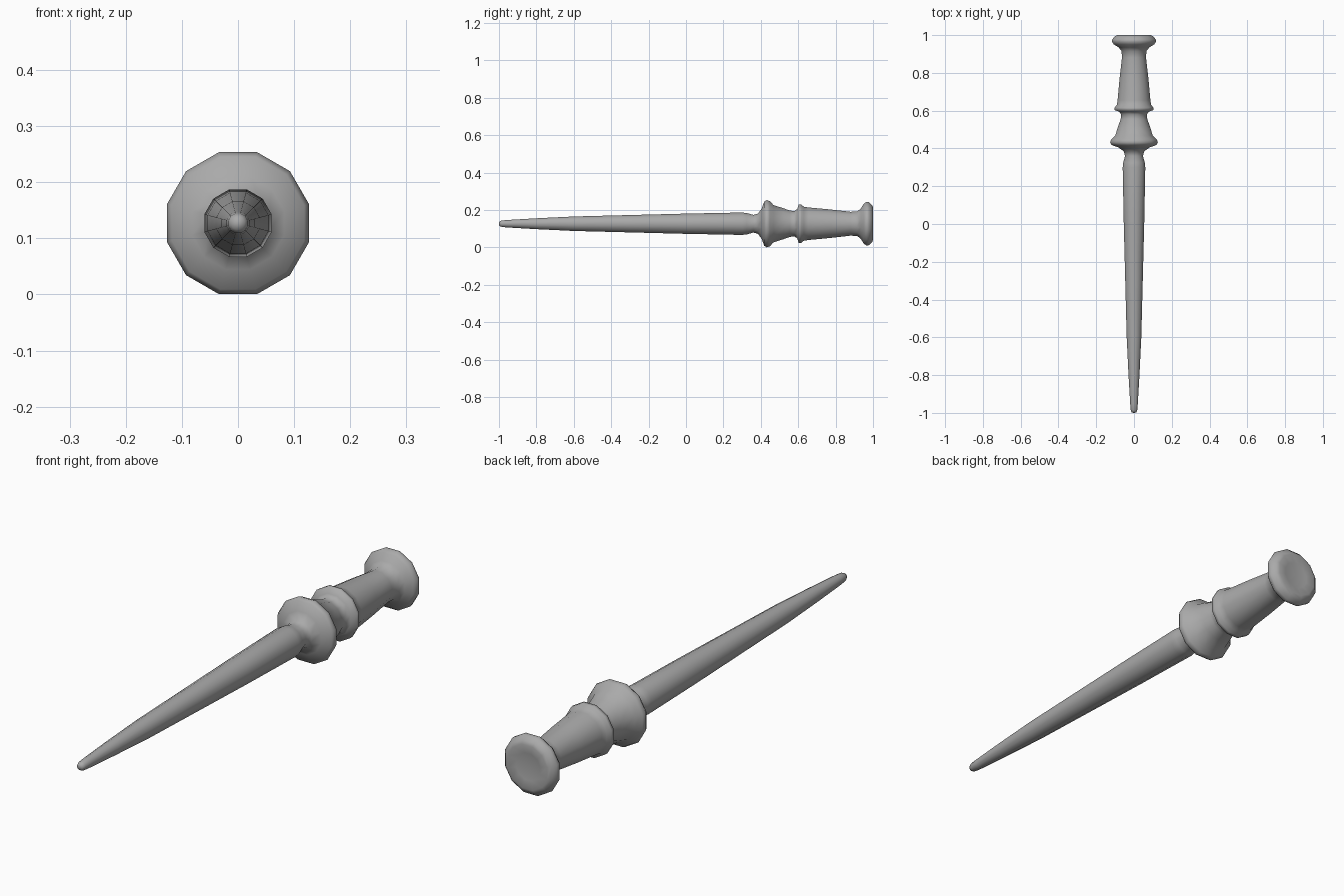
import bpy, bmesh, math

if "Cube" in bpy.data.objects:
    bpy.data.objects.remove(bpy.data.objects["Cube"])

SIDES = 12
AXIS_Z = 0.127

grey = bpy.data.materials.new("plain_grey")
grey.diffuse_color = (0.4, 0.4, 0.4, 1)
grey.use_nodes = True
grey.node_tree.nodes["Principled BSDF"].inputs["Base Color"].default_value = grey.diffuse_color


def lathe(name, profile):
    """Turn (y, radius) pairs around the long axis; zero radius closes an end."""
    bm = bmesh.new()
    rings = []
    for y, r in profile:
        if r == 0:
            rings.append([bm.verts.new((0, y, AXIS_Z))] * SIDES)
            continue
        ring = []
        for i in range(SIDES):
            a = 2 * math.pi * (i + 0.5) / SIDES
            ring.append(bm.verts.new((r * math.cos(a), y, AXIS_Z + r * math.sin(a))))
        rings.append(ring)
    for low, high in zip(rings, rings[1:]):
        for i in range(SIDES):
            j = (i + 1) % SIDES
            quad = list(dict.fromkeys((low[i], low[j], high[j], high[i])))
            bm.faces.new(quad)
    bmesh.ops.recalc_face_normals(bm, faces=bm.faces[:])
    for f in bm.faces:
        f.smooth = True
    mesh = bpy.data.meshes.new(name)
    bm.to_mesh(mesh)
    bm.free()
    mesh.materials.append(grey)
    obj = bpy.data.objects.new(name, mesh)
    bpy.context.collection.objects.link(obj)
    return obj


# One continuous turned piece: shaft, guard, collar, grip and pommel
shaft = [(-1.0, 0), (-0.998, 0.012), (-0.985, 0.018), (-0.95, 0.021),
         (-0.8, 0.030), (-0.6, 0.040), (-0.3, 0.048), (0.0, 0.056),
         (0.3, 0.062), (0.325, 0.059), (0.36, 0.049)]
guard = [(0.385, 0.056), (0.405, 0.085), (0.418, 0.122), (0.432, 0.131),
         (0.448, 0.125), (0.468, 0.103), (0.52, 0.086), (0.555, 0.073)]
collar = [(0.58, 0.070), (0.595, 0.082), (0.603, 0.107), (0.617, 0.106),
          (0.63, 0.094)]
grip = [(0.655, 0.090), (0.77, 0.079), (0.88, 0.066), (0.915, 0.068)]
pommel = [(0.935, 0.084), (0.95, 0.110), (0.965, 0.121), (0.978, 0.119),
          (0.995, 0.103), (1.0, 0.090), (0.995, 0.055), (0.992, 0)]
lathe("turned_wand", shaft + guard + collar + grip + pommel)
